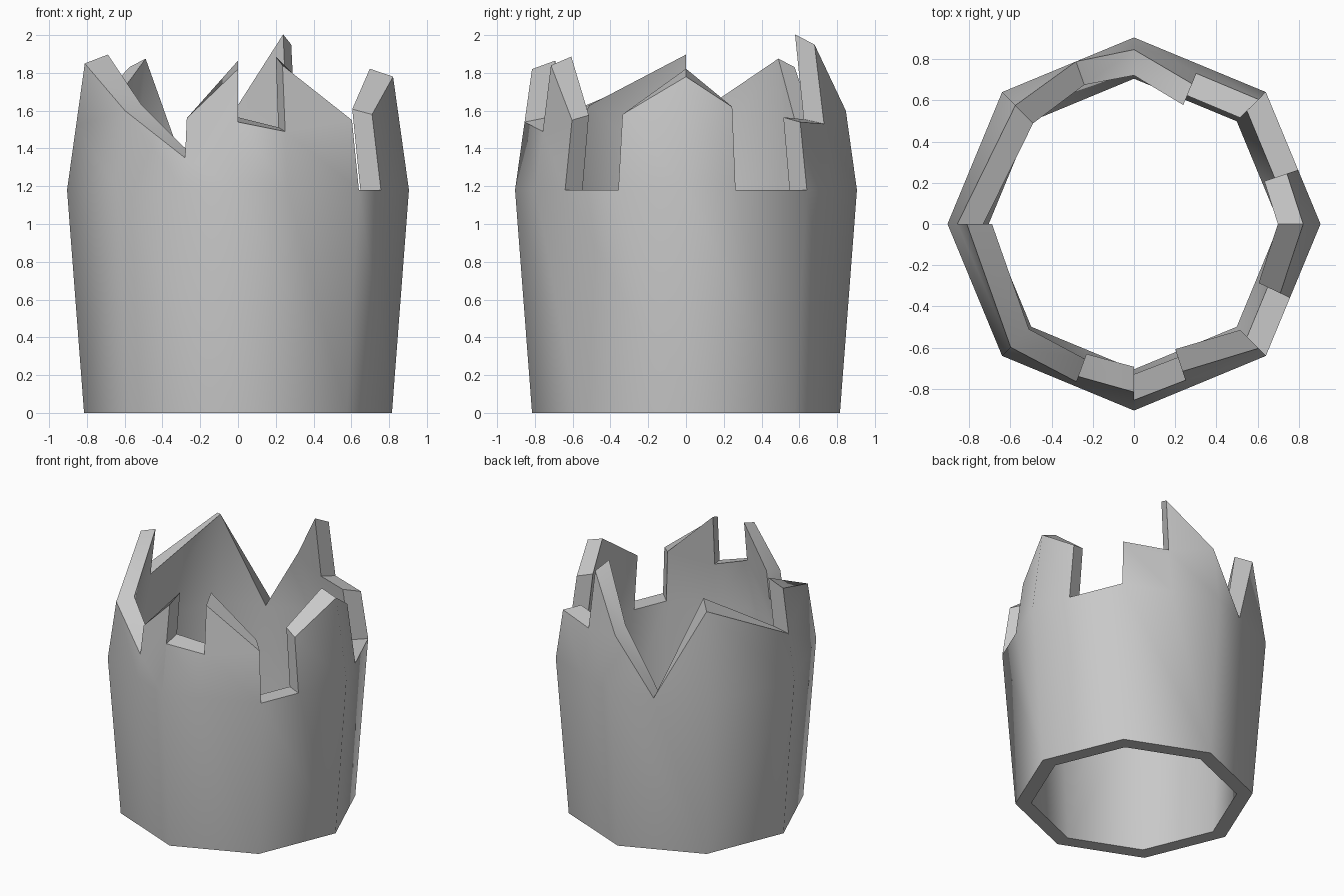
import bpy, bmesh, math

cube = bpy.data.objects.get("Cube")
if cube:
    bpy.data.objects.remove(cube, do_unlink=True)

SIDES = 8
WAIST = 1.18

# Broken rim: position in octagon sides, height before, height after
RIM = [
    (0, 1.78, 1.78), (0.41, 1.62, WAIST), (1, WAIST, 1.54), (1.5, 1.53, 1.95),
    (2, 1.60, 1.60), (2.44, WAIST, WAIST), (3, 1.83, 1.83), (4, 1.52, 1.85),
    (5, 1.60, 1.60), (5.55, 1.35, 1.56), (6, 1.82, 1.54), (6.41, 1.49, 1.84),
    (7, 1.55, WAIST), (7.44, WAIST, 1.58),
]

bm = bmesh.new()
cache = {}


def radius(z, inner):
    """Barrel profile: flares to the waist, then leans in."""
    if z <= WAIST:
        low, high = (0.705, 0.775) if inner else (0.815, 0.905)
        return low + (high - low) * z / WAIST
    return (0.775 - 0.12 * (z - WAIST)) if inner else (0.905 - 0.14 * (z - WAIST))


def vert(s, z, inner):
    key = (s % SIDES, round(z, 4), inner)
    if key not in cache:
        # The broken top tilts up slightly towards the inside
        height = z + (0.07 * max(0, z - WAIST) if inner else 0)
        r = radius(height, inner)
        k, t = math.floor(s), s - math.floor(s)
        a, b = (math.tau * (k + i) / SIDES for i in (0, 1))
        x = r * (math.cos(a) * (1 - t) + math.cos(b) * t)
        y = r * (math.sin(a) * (1 - t) + math.sin(b) * t)
        cache[key] = bm.verts.new((x, y, height))
    return cache[key]


def face(points):
    verts = list(dict.fromkeys(vert(*p) for p in points))
    if len(verts) > 2:
        bm.faces.new(verts)


# Lower wall, one panel per side, and the bottom ring
for k in range(SIDES):
    ring = [s for s, _, _ in RIM if k <= s < k + 1] + [k + 1]
    for inner in (False, True):
        face([(k, 0, inner), (k + 1, 0, inner)]
             + [(s, WAIST, inner) for s in reversed(ring)])
    face([(k, 0, False), (k, 0, True), (k + 1, 0, True), (k + 1, 0, False)])

# Jagged upper wall, its top faces and the upright broken ends
for i, (s, before, after) in enumerate(RIM):
    s2, before2, after2 = RIM[(i + 1) % len(RIM)]
    s2 = s2 or SIDES
    left = [WAIST, min(before, after), after]
    right = [WAIST, min(before2, after2), before2]
    for inner in (False, True):
        face([(s, z, inner) for z in reversed(left)]
             + [(s2, z, inner) for z in right])
    face([(s, after, False), (s2, before2, False),
          (s2, before2, True), (s, after, True)])
    face([(s, before, False), (s, after, False),
          (s, after, True), (s, before, True)])

bmesh.ops.recalc_face_normals(bm, faces=bm.faces)
mesh = bpy.data.meshes.new("broken_tower_wall")
bm.to_mesh(mesh)
bm.free()

tower = bpy.data.objects.new("broken_tower_wall", mesh)
bpy.context.collection.objects.link(tower)

# Plain stone colour
stone = bpy.data.materials.new("grey_stone")
stone.use_nodes = True
colour = (0.58, 0.58, 0.58, 1)
stone.diffuse_color = colour
stone.node_tree.nodes["Principled BSDF"].inputs["Base Color"].default_value = colour
mesh.materials.append(stone)

# Rounded shading on the walls, crisp broken edges
bpy.ops.object.select_all(action="DESELECT")
tower.select_set(True)
bpy.context.view_layer.objects.active = tower
bpy.ops.object.shade_smooth_by_angle(angle=math.radians(50))
